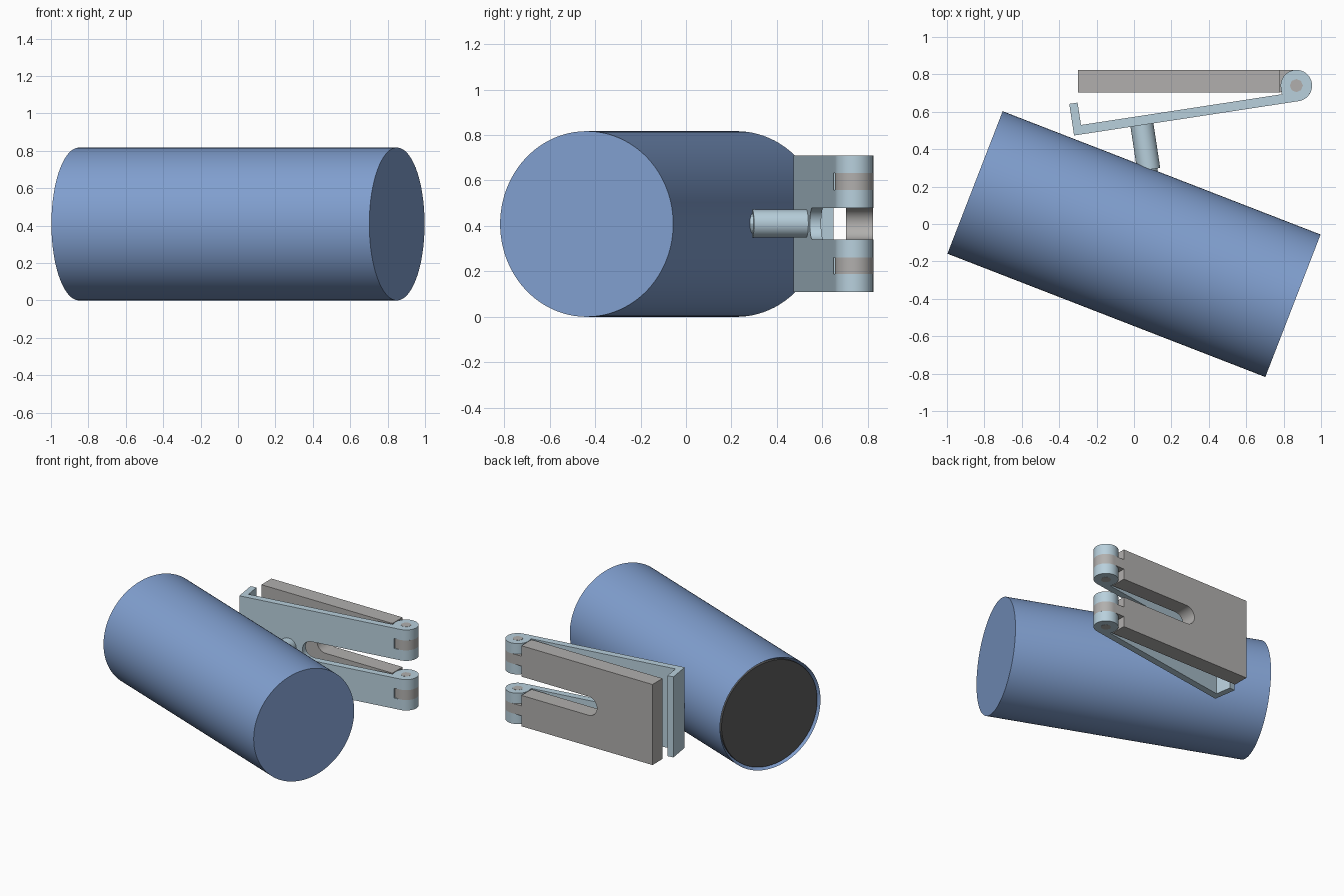
import bpy, bmesh
from math import radians, cos, sin, pi
from mathutils import Matrix, Vector

if "Cube" in bpy.data.objects:
    bpy.data.objects.remove(bpy.data.objects["Cube"])

ZC = 0.41                                   # mid height of the whole model
Z0, Z1 = 0.11, 0.71                         # clip bottom and top
S0, S1 = 0.34, 0.48                         # slot bottom and top
HINGE = Vector((0.868, 0.74, 0))
R = 0.084                                   # knuckle radius


def material(name, rgb):
    m = bpy.data.materials.new(name)
    m.diffuse_color = (*rgb, 1)
    m.use_nodes = True
    m.node_tree.nodes["Principled BSDF"].inputs["Base Color"].default_value = m.diffuse_color
    return m


BLUE = material("body_blue", (0.22, 0.35, 0.63))
PALE = material("pale_blue", (0.48, 0.63, 0.72))
GREY = material("plate_grey", (0.44, 0.43, 0.42))
DARK = material("lens_dark", (0.09, 0.09, 0.09))


def finish(bm, name, mat, matrix=Matrix()):
    bmesh.ops.recalc_face_normals(bm, faces=bm.faces)
    me = bpy.data.meshes.new(name)
    bm.to_mesh(me)
    bm.free()
    me.materials.append(mat)
    ob = bpy.data.objects.new(name, me)
    bpy.context.collection.objects.link(ob)
    ob.matrix_world = matrix
    bpy.ops.object.select_all(action='DESELECT')
    bpy.context.view_layer.objects.active = ob
    ob.select_set(True)
    bpy.ops.object.shade_smooth_by_angle(angle=radians(30))
    return ob


def prism(bm, pts, push):
    f = bm.faces.new([bm.verts.new(p) for p in pts])
    ext = bmesh.ops.extrude_face_region(bm, geom=[f], use_keep_orig=True)
    vs = [g for g in ext['geom'] if isinstance(g, bmesh.types.BMVert)]
    bmesh.ops.translate(bm, verts=vs, vec=push)


def arc(cx, cy, r, a, b, n):
    return [(cx + r * cos(radians(a + (b - a) * i / n)),
             cy + r * sin(radians(a + (b - a) * i / n))) for i in range(n + 1)]


def slotted_plate(bm, x0, x1, slot_end, y0, y1):
    r = (S1 - S0) / 2
    pts = [(x0, Z0), (x1, Z0), (x1, S0)]
    pts += arc(slot_end + r, ZC, r, 270, 90, 16)
    pts += [(x1, S1), (x1, Z1), (x0, Z1)]
    prism(bm, [(x, y0, z) for x, z in pts], (0, y1 - y0, 0))


def knuckles(bm, profile, bands):
    for a, b in bands:
        for lo, hi in ((a, b), (2 * ZC - b, 2 * ZC - a)):
            prism(bm, [(x, y, lo) for x, y in profile], (0, 0, hi - lo))


def cylinder(bm, r, depth, segs, matrix):
    return bmesh.ops.create_cone(bm, cap_ends=True, segments=segs, radius1=r,
                                 radius2=r, depth=depth, matrix=matrix)


# Cylindrical body, with a shallow recess in its left end
L, BR = 1.823, 0.4085
place = (Matrix.Translation((0, -0.1075, 0.4085)) @ Matrix.Rotation(radians(-21.2), 4, 'Z')
         @ Matrix.Rotation(pi / 2, 4, 'Y'))
bm = bmesh.new()
cylinder(bm, BR, L, 96, Matrix())
end = min(bm.faces, key=lambda f: f.calc_center_median().z)
bmesh.ops.inset_region(bm, faces=[end], thickness=0.02)
bmesh.ops.translate(bm, verts=end.verts, vec=(0, 0, 0.03))
finish(bm, "body", BLUE, place)

# Dark disc in the recess
bm = bmesh.new()
cylinder(bm, BR - 0.02, 0.02, 96, Matrix.Translation((0, 0, -L / 2 + 0.02)))
finish(bm, "end_disc", DARK, place)

# Hinged arm with slot, end lip and outer knuckles
hinge = Matrix.Translation(HINGE)
arm_place = hinge @ Matrix.Rotation(radians(8.7), 4, 'Z')
bm = bmesh.new()
slotted_plate(bm, -1.215, -0.05, -0.74, -R, -0.034)
prism(bm, [(-1.215, -R, Z0), (-1.17, -R, Z0), (-1.17, 0.087, Z0), (-1.215, 0.087, Z0)],
      (0, 0, Z1 - Z0))
knuckles(bm, arc(0, 0, R, -90, 180, 36) + [(-R, -R)], [(Z0, 0.188), (0.262, S0)])
finish(bm, "clip_arm", PALE, arm_place)

# Back plate with slot and middle knuckles
bm = bmesh.new()
slotted_plate(bm, -1.168, -0.088, -0.71, -0.036, 0.083)
knuckles(bm, arc(0, 0, R, 90, -155, 36) + [(-0.12, -0.036), (-0.12, 0.083)],
         [(0.188, 0.262)])
finish(bm, "back_plate", GREY, hinge)

# Hinge pins, one per pair of knuckles
bm = bmesh.new()
for z in (0.225, 0.595):
    cylinder(bm, 0.035, 0.232, 8, Matrix.Translation((0, 0, z)))
finish(bm, "hinge_pins", GREY, hinge)

# Post and narrower neck joining the arm to the body
for name, r, v0, v1, segs in (("post", 0.062, -0.07, -0.325, 32),
                              ("post_neck", 0.047, -0.32, -0.40, 12)):
    bm = bmesh.new()
    cylinder(bm, r, v0 - v1, segs, Matrix.Translation((-0.848, (v0 + v1) / 2, ZC))
             @ Matrix.Rotation(pi / 2, 4, 'X'))
    finish(bm, name, PALE, arm_place)
